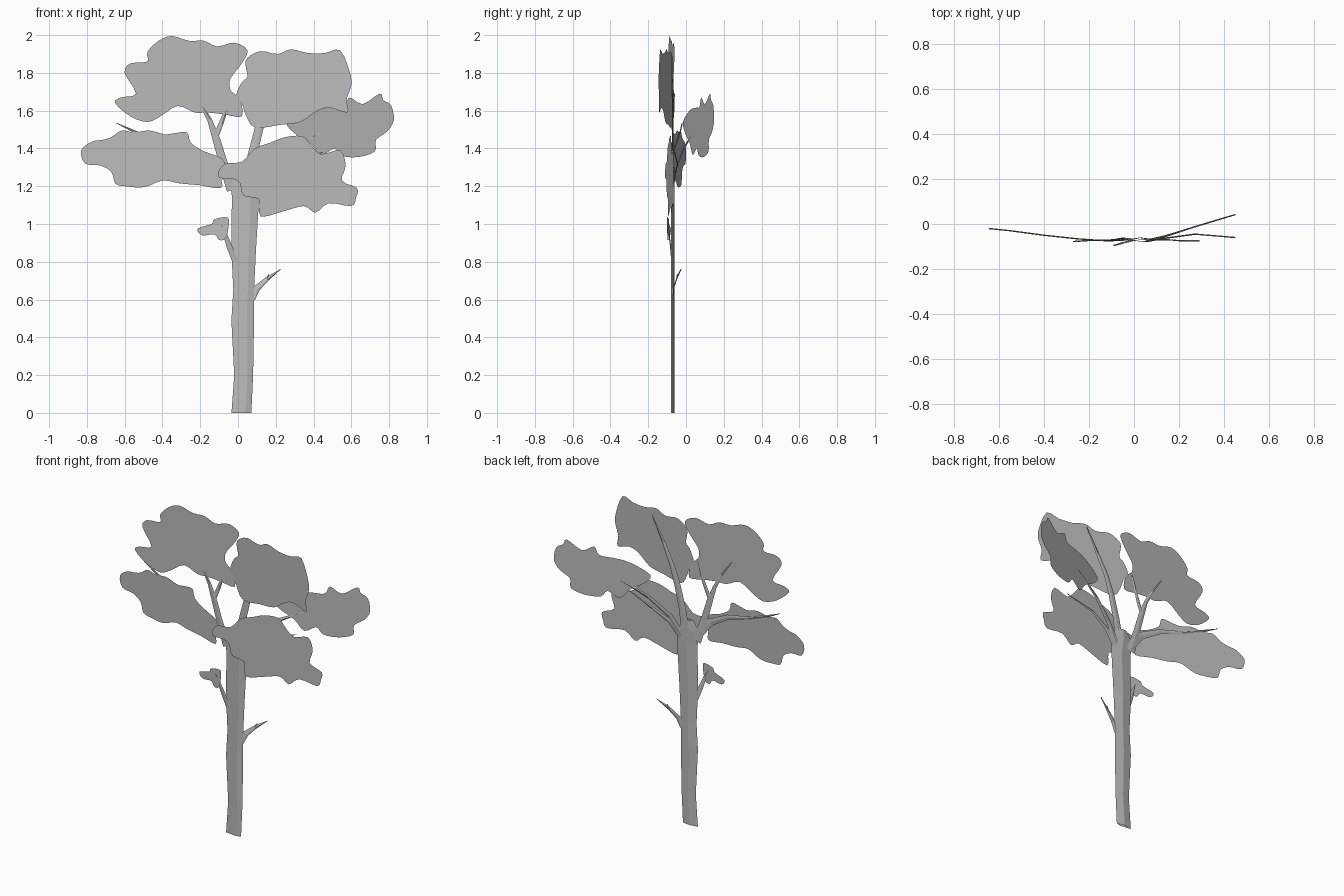
import bpy, math
from mathutils import Vector

mat = bpy.data.materials.new("plain grey")
mat.diffuse_color = (0.5, 0.5, 0.5, 1)


def make(name, verts, faces):
    me = bpy.data.meshes.new(name)
    me.from_pydata(verts, [], faces)
    me.materials.append(mat)
    ob = bpy.data.objects.new(name, me)
    bpy.context.collection.objects.link(ob)
    return ob


def leaf(name, outline, p0, p1, steps=3):
    """Flat upright leaf card: smooth closed outline (x, z in hundredths) on the plan line p0-p1."""
    pts = [Vector(p) / 100 for p in outline]
    n = len(pts)
    slope = (p1[1] - p0[1]) / (p1[0] - p0[0])
    verts = []
    for i in range(n):
        a, b, c, d = (pts[(i + k) % n] for k in (-1, 0, 1, 2))
        for s in range(steps):
            t = s / steps
            q = 0.5 * (2 * b + (c - a) * t + (2 * a - 5 * b + 4 * c - d) * t * t
                       + (3 * b - a - 3 * c + d) * t ** 3)
            verts.append((q.x, p0[1] + slope * (q.x - p0[0]), q.y))
    make(name, verts, [list(range(len(verts)))])


def limb(name, path, depth=0.003):
    """Thin tapered limb with a lens section; path points are x, y, z, width."""
    verts, faces = [], []
    for i, (x, y, z, w) in enumerate(path):
        a, b = path[max(i - 1, 0)], path[min(i + 1, len(path) - 1)]
        dx, dz = b[0] - a[0], b[2] - a[2]
        l = math.hypot(dx, dz)
        nx, nz = dz / l * w / 2, -dx / l * w / 2
        if z == 0:
            nx, nz = w / 2, 0
        verts += [(x - nx, y, z - nz), (x + nx * .4, y - depth, z + nz * .4),
                  (x + nx, y, z + nz), (x, y + depth, z)]
        if i:
            o = 4 * (i - 1)
            faces += [(o + k, o + (k + 1) % 4, o + 4 + (k + 1) % 4, o + 4 + k) for k in range(4)]
    make(name, verts, faces)


# Leaf cards
leaf("leaves_top_left", [
    (-35, 199.5), (-26, 197), (-18, 197), (-11, 194), (-2, 196), (5, 192), (2, 185), (-4, 177),
    (-4, 171), (1, 166), (2, 157), (-7, 158), (-16, 159), (-23, 159), (-32, 162.5), (-41, 157),
    (-48, 154), (-57, 157), (-65, 164), (-62, 167), (-54, 169), (-60, 180), (-57, 185),
    (-48, 186), (-48, 191), (-42, 197)], (-.655, -.105), (.06, -.06))
leaf("leaves_top_right", [
    (2, 175), (5, 178), (4, 184), (5, 188), (12, 191.5), (21, 190), (28, 192.5), (37, 190.5),
    (46, 190.5), (54, 192), (59, 181), (60, 173.5), (57.5, 166), (58, 159), (49, 161.5),
    (42, 160), (33, 154), (22, 152.5), (9, 151), (4, 158), (2, 164), (-1, 168)],
    (0, -.065), (.6, -.145))
leaf("leaves_far_right", [
    (26, 154), (38, 160), (48, 161.5), (56, 162), (59, 167), (66, 163.5), (75, 169), (77, 165.5),
    (81, 163), (82.5, 155), (79, 149), (73, 144.5), (72.5, 138.5), (64, 135.5), (55, 136),
    (51, 140), (44, 136.5), (38, 143), (30, 148)], (.23, -.025), (.83, .15))
leaf("leaves_middle_right", [
    (-10, 128.5), (-6.5, 132), (2, 133), (9, 140), (17, 143), (25, 146), (34, 146.5), (38, 142.5),
    (44, 137), (54, 139), (57, 131), (55, 123), (63, 119), (62.5, 114), (60, 109.5), (48, 111),
    (41, 106), (35, 109.5), (25, 107), (12, 104), (11, 113), (3, 115), (1, 121.5),
    (-3, 124), (-10, 124.5)], (-.1, -.11), (.64, -.06))
leaf("leaves_left", [
    (-83, 139), (-77.5, 143.5), (-72, 144.5), (-67, 146), (-61.5, 149.5), (-55, 148.5),
    (-47, 149.5), (-39, 147.5), (-34, 148), (-27, 148.5), (-25, 143), (-18, 138.5), (-9, 135),
    (-6.5, 130), (-9, 125.5), (-9, 119), (-20, 120.5), (-31, 121.5), (-40, 123), (-49.5, 119.5),
    (-60, 120), (-65, 121.5), (-67, 127.5), (-73, 131), (-81, 132)], (-.83, 0), (-.1, -.095))
leaf("leaves_small", [
    (-21.5, 97.5), (-14, 100), (-12.5, 102.5), (-5.5, 103.5), (-5, 99), (-6.5, 92.5),
    (-10, 91.5), (-12.5, 94.5), (-19, 94)], (-.22, -.08), (-.05, -.10))

# Trunk
limb("trunk", [
    (.018, -.07, 0, .105), (.03, -.07, .2, .10), (.025, -.07, .49, .12), (.03, -.07, .65, .11),
    (.03, -.07, .86, .13), (.04, -.07, 1.15, .145), (.025, -.07, 1.24, .14),
    (.03, -.07, 1.30, .07)], .009)

# Branches
limb("branch_top_left", [(-.03, -.065, 1.18, .06), (-.08, -.07, 1.33, .045),
                         (-.115, -.072, 1.45, .04), (-.15, -.073, 1.55, .025),
                         (-.20, -.073, 1.64, .015), (-.27, -.078, 1.74, .004)])
limb("branch_top_left_fork", [(-.12, -.072, 1.46, .03), (-.09, -.07, 1.53, .025),
                              (-.065, -.065, 1.60, .018), (-.04, -.062, 1.69, .004)])
limb("branch_top_right", [(.05, -.07, 1.2, .06), (.075, -.07, 1.36, .05), (.11, -.07, 1.5, .045),
                          (.15, -.07, 1.62, .035), (.21, -.075, 1.74, .025),
                          (.29, -.075, 1.89, .004)])
limb("branch_far_right", [(.07, -.07, 1.18, .05), (.15, -.05, 1.3, .035), (.27, -.012, 1.40, .025),
                          (.45, .042, 1.49, .004)])
limb("branch_middle_right", [(.08, -.07, 1.17, .04), (.16, -.06, 1.26, .028),
                             (.27, -.045, 1.32, .018), (.45, -.06, 1.38, .004)])
limb("branch_left", [(-.03, -.07, 1.22, .06), (-.12, -.075, 1.32, .045), (-.25, -.066, 1.39, .03),
                     (-.40, -.05, 1.43, .02), (-.55, -.03, 1.49, .014),
                     (-.645, -.02, 1.535, .003)])

# Small twigs on the trunk
limb("twig_left", [(-.015, -.075, .8, .03), (-.045, -.082, .88, .03), (-.07, -.09, .95, .02),
                   (-.09, -.095, 1.0, .004)])
limb("twig_right", [(.08, -.07, .6, .02), (.10, -.065, .66, .035), (.155, -.05, .71, .022),
                    (.225, -.027, .76, .003)])
limb("twig_right_fork", [(.145, -.052, .70, .014), (.165, -.045, .735, .003)])
